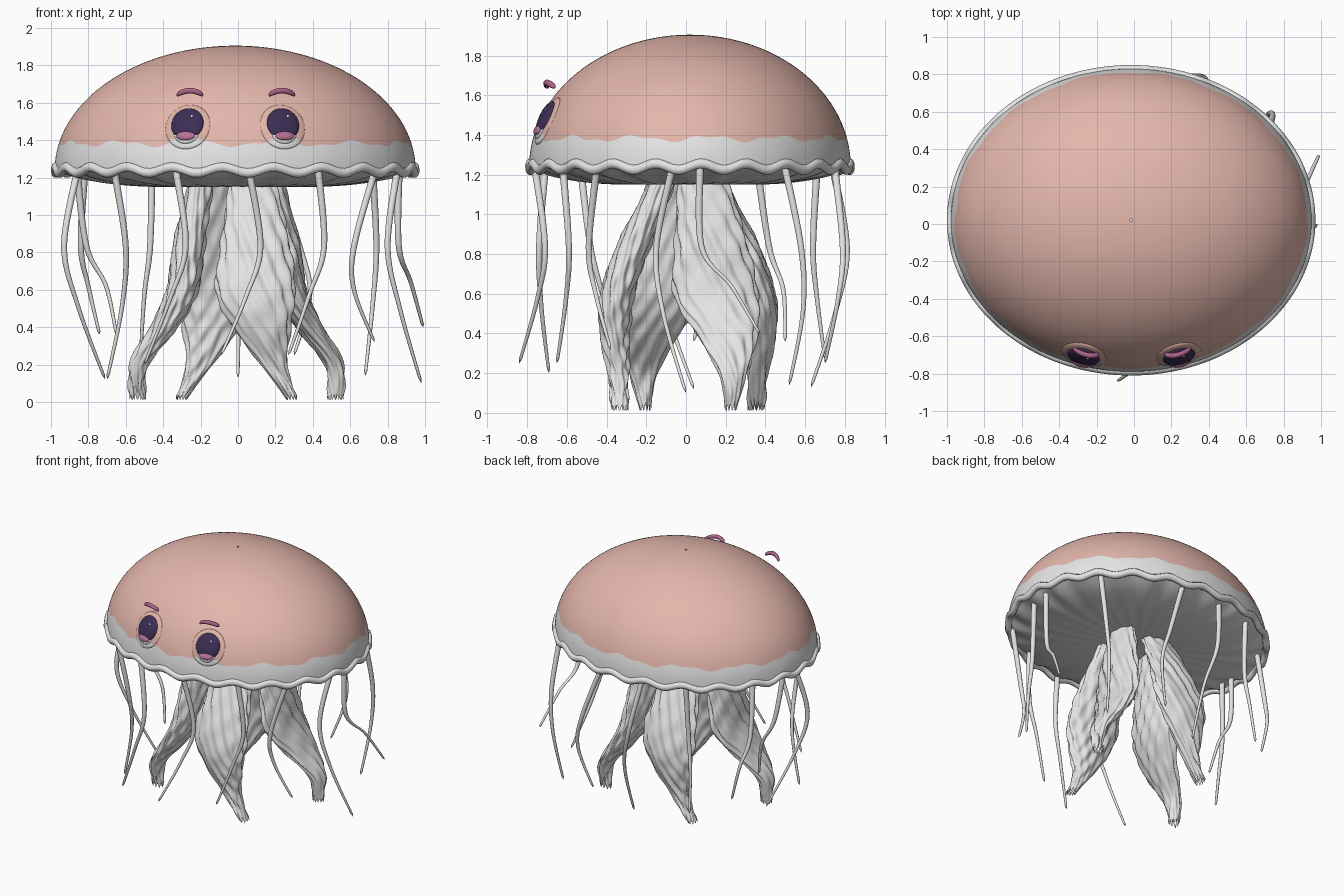
import bpy, bmesh
from math import sin, cos, pi, sqrt, asin
from mathutils import Vector, Matrix

old = bpy.data.objects.get("Cube")
if old:
    bpy.data.objects.remove(old, do_unlink=True)


def material(name, rgb):
    m = bpy.data.materials.new(name)
    m.use_nodes = True
    m.diffuse_color = (*rgb, 1)
    m.node_tree.nodes["Principled BSDF"].inputs["Base Color"].default_value = (*rgb, 1)
    return m


PINK = material("bell pink", (0.77, 0.47, 0.41))
SOCKET = material("eye socket pink", (0.74, 0.45, 0.385))
WHITE = material("pale white", (0.78, 0.78, 0.78))
DARK = material("eye dark purple", (0.045, 0.027, 0.09))
MAUVE = material("mauve", (0.48, 0.17, 0.30))
BROW = material("brow plum", (0.42, 0.13, 0.25))

CX, CY, RIM_Z = -0.015, 0.02, 1.24
RX, RY, RZ = 0.965, 0.81, 0.665


def finish(name, bm, mats):
    for f in bm.faces:
        f.smooth = True
    me = bpy.data.meshes.new(name)
    bm.to_mesh(me)
    bm.free()
    for m in mats:
        me.materials.append(m)
    ob = bpy.data.objects.new(name, me)
    bpy.context.scene.collection.objects.link(ob)


def surface(name, func, nu, nv, mat):
    """Skin of func(u, angle), closed around the angle."""
    bm = bmesh.new()
    rows = [[bm.verts.new(func(i / nu, 2 * pi * j / nv)) for j in range(nv)]
            for i in range(nu + 1)]
    for a, b in zip(rows, rows[1:]):
        for j in range(nv):
            k = (j + 1) % nv
            bm.faces.new((a[j], a[k], b[k], b[j]))
    bmesh.ops.remove_doubles(bm, verts=bm.verts, dist=1e-5)
    finish(name, bm, [mat])


def spline(pts, t):
    """Smooth curve through points of any dimension."""
    n = len(pts) - 1
    i = min(int(t * n), n - 1)
    s = t * n - i
    b, c = pts[i], pts[i + 1]
    m0 = (c - pts[max(i - 1, 0)]) * 0.5
    m1 = (pts[min(i + 2, n)] - b) * 0.5
    h = s * s * (3 - 2 * s)
    return b * (1 - h) + c * h + m0 * (s * (1 - s) ** 2) - m1 * (s * s * (1 - s))


# Bell: pink cap and white skirt share a wavy border
def dome(phi, a):
    return (CX + RX * cos(phi) * cos(a), CY + RY * cos(phi) * sin(a),
            RIM_Z + RZ * sin(phi))


def border(a):
    return asin((0.142 + 0.013 * sin(13 * a) + 0.007 * sin(29 * a + 1)) / RZ)


def wave(a):
    return 0.016 * sin(22 * a)


def skirt(u, a):
    x, y, z = dome(u * border(a), a)
    return x, y, z + (1 - u) ** 2 * wave(a)


surface("bell_cap", lambda u, a: dome(border(a) + u * (pi / 2 - 0.008 - border(a)), a),
        36, 192, PINK)
surface("bell_skirt", skirt, 6, 192, WHITE)


# Rolled wavy rim
def rim(u, a):
    p = 2 * pi * u
    r = 0.024 * cos(p)
    return (CX + (RX - 0.004 + r) * cos(a), CY + (RY - 0.004 + r) * sin(a),
            RIM_Z + wave(a) + 0.026 * sin(p))


surface("rim", rim, 10, 192, WHITE)

# Pleated underside
under_profile = [Vector(p) for p in ((0, 1.17), (0.3, 1.15), (0.6, 1.157),
                                     (0.84, 1.19), (0.99, RIM_Z))]


def underside(u, a):
    r, z = spline(under_profile, u)
    pleat = 0.007 * abs(sin(15 * a)) * r
    return CX + RX * r * cos(a), CY + RY * r * sin(a), z + pleat + wave(a) * r ** 6


surface("underside", underside, 20, 192, WHITE)

# Thin tentacles: top, swing and tip
tentacles = [
    ((.06, -.76), (.12, -.71), (-.09, -.84, .25)),
    ((-.33, -.71), (-.28, -.74), (-.5, -.69, .2)),
    ((-.66, -.53), (-.6, -.48), (-.7, -.38, .12)),
    ((-.86, -.07), (-.93, -.15), (-.71, .04, .12)),
    ((-.86, .03), (-.81, .08), (-.65, .04, .36)),
    ((-.82, .36), (-.84, .42), (-.74, .5, .36)),
    ((-.46, .66), (-.47, .64), (-.52, .7, .27)),
    ((-.15, .74), (-.08, .81), (0, .63, .13)),
    ((.19, .75), (.33, .79), (.3, .7, .25)),
    ((.72, .5), (.74, .58), (.68, .52, .14)),
    ((.86, .07), (.86, .08), (.99, .37, .4)),
    ((.85, -.07), (.8, -.15), (.98, 0, .1)),
    ((.73, -.45), (.62, -.49), (.73, -.38, .32)),
    ((.43, -.62), (.46, -.59), (.27, -.65, .25)),
]
for n, (top, mid, tip) in enumerate(tentacles):
    top, mid, tip = Vector((*top, 1.23)), Vector((*mid, 0.83)), Vector(tip)
    low = mid.lerp(tip, 0.5) + (mid - top) * 0.5
    low.z = 0.55 * mid.z + 0.45 * tip.z
    path = [tip, low, mid, top]

    def strand(u, a, path=path):
        r = 0.0 if u == 0 else 0.008 + 0.012 * u
        return spline(path, u) + Vector((r * cos(a), r * sin(a), 0))

    surface(f"tentacle_{n + 1}", strand, 28, 10, WHITE)

# Frilly arms: height, half width, then sideways centre and reach for each pair
arm_rows = [Vector(r) for r in (
    (0.01, .027, .295, .345, .215, .53), (0.2, .07, .2, .35, .225, .52),
    (0.4, .15, .135, .37, .195, .39), (0.6, .205, .1, .355, .14, .29),
    (0.86, .175, .1, .265, .115, .25), (1.18, .12, .085, .12, .075, .19))]


def make_arm(name, quarter):
    turn = Matrix.Rotation(quarter * pi / 2, 3, 'Z')
    pair = 2 + 2 * (quarter % 2)

    def arm(u, a):
        row = spline(arm_rows, u)
        z, half, side, reach = row[0], row[1], row[pair], row[pair + 1]
        frill = 1 + 0.06 * sin(11 * a + 20 * z) + 0.03 * sin(5 * a - 31 * z)
        thick = min(0.03 + half * 0.28, 0.08)
        ridge = 0.008 * sin(75 * half * cos(a) + 30 * z) * sin(a)
        p = turn @ Vector((side + half * frill * cos(a),
                           -reach + thick * frill * sin(a) + ridge, 0))
        jag = 0.03 * sin(5 * a) ** 2 * (1 - u) ** 8
        return p + Vector((CX / 2, CY / 2, z + jag))

    surface(name, arm, 72, 64, WHITE)


for q in range(4):
    make_arm(f"frilly_arm_{q + 1}", q)


# Face: flattened lenses lying on the bell, each split in two colours
def on_bell(x, z):
    dx, dz = (x - CX) / RX, (z - RIM_Z) / RZ
    dy = -sqrt(1 - dx * dx - dz * dz)
    normal = Vector((dx / RX, dy / RY, dz / RZ)).normalized()
    return Vector((x, CY + RY * dy, z)), normal


def lens(name, frame, offset, size, mats, cut=0):
    bm = bmesh.new()
    bmesh.ops.create_uvsphere(bm, u_segments=40, v_segments=20, radius=1)
    bmesh.ops.scale(bm, vec=size, verts=bm.verts)
    bmesh.ops.bisect_plane(bm, geom=bm.verts[:] + bm.edges[:] + bm.faces[:],
                           plane_co=(0, cut, 0), plane_no=(0, 1, 0))
    for f in bm.faces:
        f.material_index = int(f.calc_center_median().y < cut)
    bm.transform(frame @ Matrix.Translation(offset))
    finish(name, bm, mats)


for label, x, side in (("right", -0.27, -1), ("left", 0.24, 1)):
    spot, normal = on_bell(x, 1.475)
    frame = Matrix.Translation(spot) @ normal.to_track_quat('Z', 'Y').to_matrix().to_4x4()
    lens(label + "_eye_socket", frame, (0, 0, -0.012), (0.125, 0.13, 0.024), (SOCKET, WHITE), -0.078)
    lens(label + "_eye_white", frame, (0, -0.045, 0.002), (0.068, 0.06, 0.02), (WHITE, WHITE))
    lens(label + "_eye", frame, (0, 0.008, 0.005), (0.088, 0.093, 0.027), (DARK, MAUVE), -0.076)
    lens(label + "_lower_lid", frame, (0, -0.064, 0.016), (0.052, 0.026, 0.016), (MAUVE, MAUVE))
    lens(label + "_eye_glint", frame, (0.025, 0.045, 0.028), (0.007, 0.007, 0.004), (WHITE, WHITE))

    # Arched brow floating above the eye
    def brow(u, a):
        s = 2 * u - 1
        r = 0.015 * sqrt(1 - s ** 8)
        y = -0.70 + 0.02 * s * s + 0.018 * s * side
        z = 1.664 - 0.024 * s * s
        return x + 0.004 - 0.009 * side + 0.073 * s, y + r * cos(a), z + r * sin(a)

    surface(label + "_brow", brow, 24, 12, BROW)
